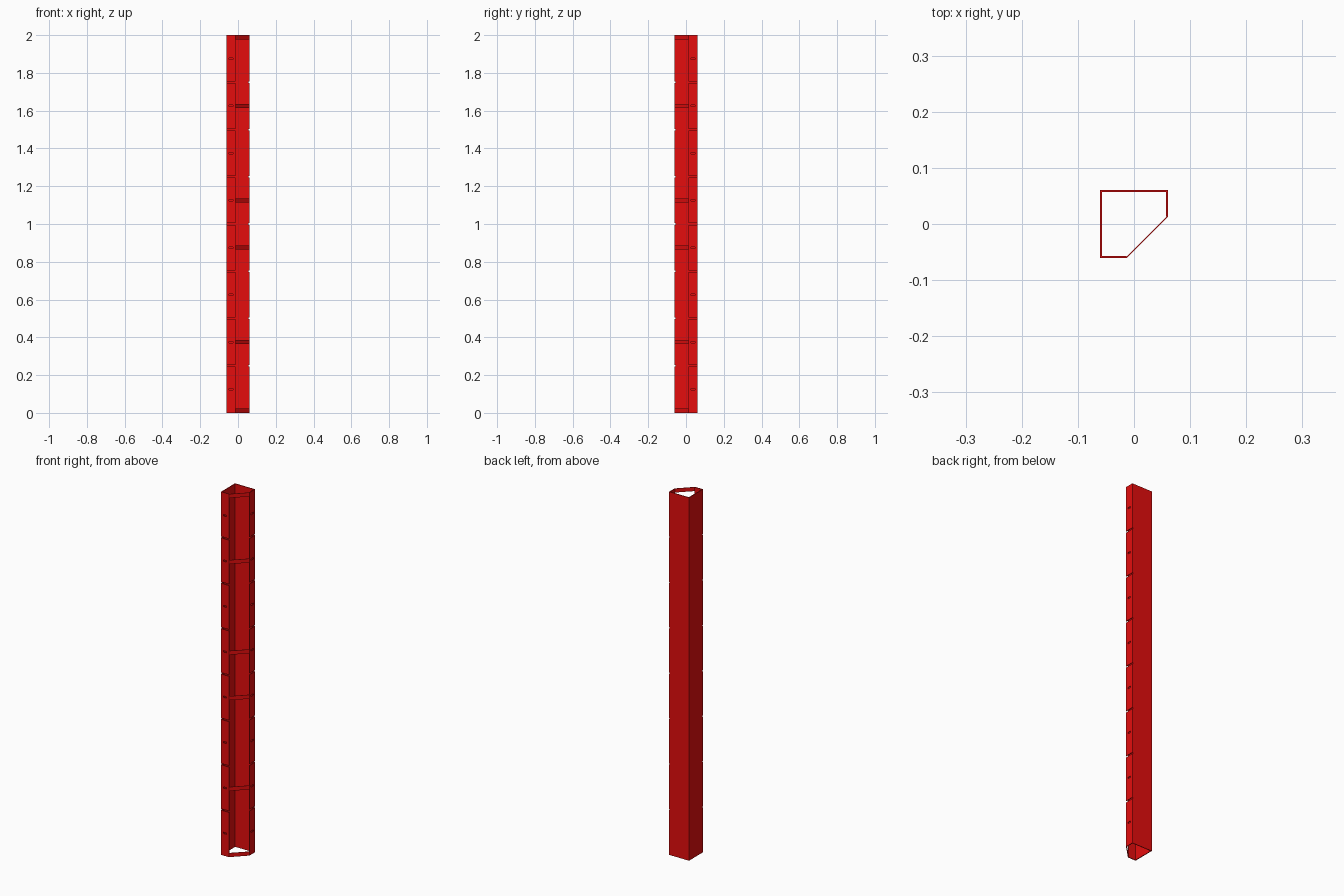
import bpy, bmesh
from mathutils import Vector

if "Cube" in bpy.data.objects:
    bpy.data.objects.remove(bpy.data.objects["Cube"])

R, T, LIP, H = 0.061, 0.004, 0.013, 2.0   # half width, sheet thickness, flange end, height

red = bpy.data.materials.new("red_paint")
red.diffuse_color = (0.78, 0.004, 0.004, 1)
red.use_nodes = True
red.node_tree.nodes["Principled BSDF"].inputs["Base Color"].default_value = red.diffuse_color


def finish(bm, name):
    bmesh.ops.recalc_face_normals(bm, faces=bm.faces)
    me = bpy.data.meshes.new(name)
    bm.to_mesh(me)
    bm.free()
    me.materials.append(red)
    ob = bpy.data.objects.new(name, me)
    bpy.context.collection.objects.link(ob)
    return ob


def prism(bm, pts, z0, z1):
    """Extrude a flat outline from z0 up to z1."""
    face = bm.faces.new([bm.verts.new((x, y, z0)) for x, y in pts])
    ext = bmesh.ops.extrude_face_region(bm, geom=[face])
    bmesh.ops.translate(bm, vec=(0, 0, z1 - z0),
                        verts=[v for v in ext["geom"] if isinstance(v, bmesh.types.BMVert)])


def swap(pts):
    """Mirror an outline across the diagonal of the post."""
    return [(-y, -x) for x, y in pts]


# Folded sheet post: half the outline, mirrored across the diagonal
half = [(-R, R), (R, R), (R, LIP), (R - T, LIP), (R - T, R - T), (-R + T, R - T)]
bm = bmesh.new()
prism(bm, half[:-1] + [half[-1]] + swap(half[1:5])[::-1], 0, H)
post = finish(bm, "corner_post")

# Slots in both flanges: short ones alternate with full-width slits
bm = bmesh.new()
for i in range(1, 16):
    z = i * H / 16
    if i % 2:
        y0, y1 = 0.027, 0.047
    else:
        y0, y1 = LIP - 0.01, R + 0.01
    slot = [(R - T - 0.0005, y0), (R + 0.01, y0), (R + 0.01, y1), (R - T - 0.0005, y1)]
    for outline in (slot, swap(slot)):
        prism(bm, outline, z - 0.004, z + 0.004)
cutter = finish(bm, "slot_cutter")
cutter.hide_render = True

mod = post.modifiers.new("slots", "BOOLEAN")
mod.operation = "DIFFERENCE"
mod.solver = "EXACT"
mod.object = cutter
bpy.context.view_layer.objects.active = post
bpy.ops.object.modifier_apply(modifier=mod.name)
bpy.data.objects.remove(cutter)

# Diagonal straps tying the two flange edges together
a, b = Vector((-LIP, -R)), Vector((R, LIP))
n = Vector((-1, 1)).normalized() * 0.002
strap = [a, b, b + n, a + n]
for k, z in enumerate((0.011, 0.375, 0.875, 1.125, 1.625, 1.989)):
    bm = bmesh.new()
    prism(bm, strap, z - 0.011, z + 0.011)
    finish(bm, f"diagonal_strap_{k + 1}")
